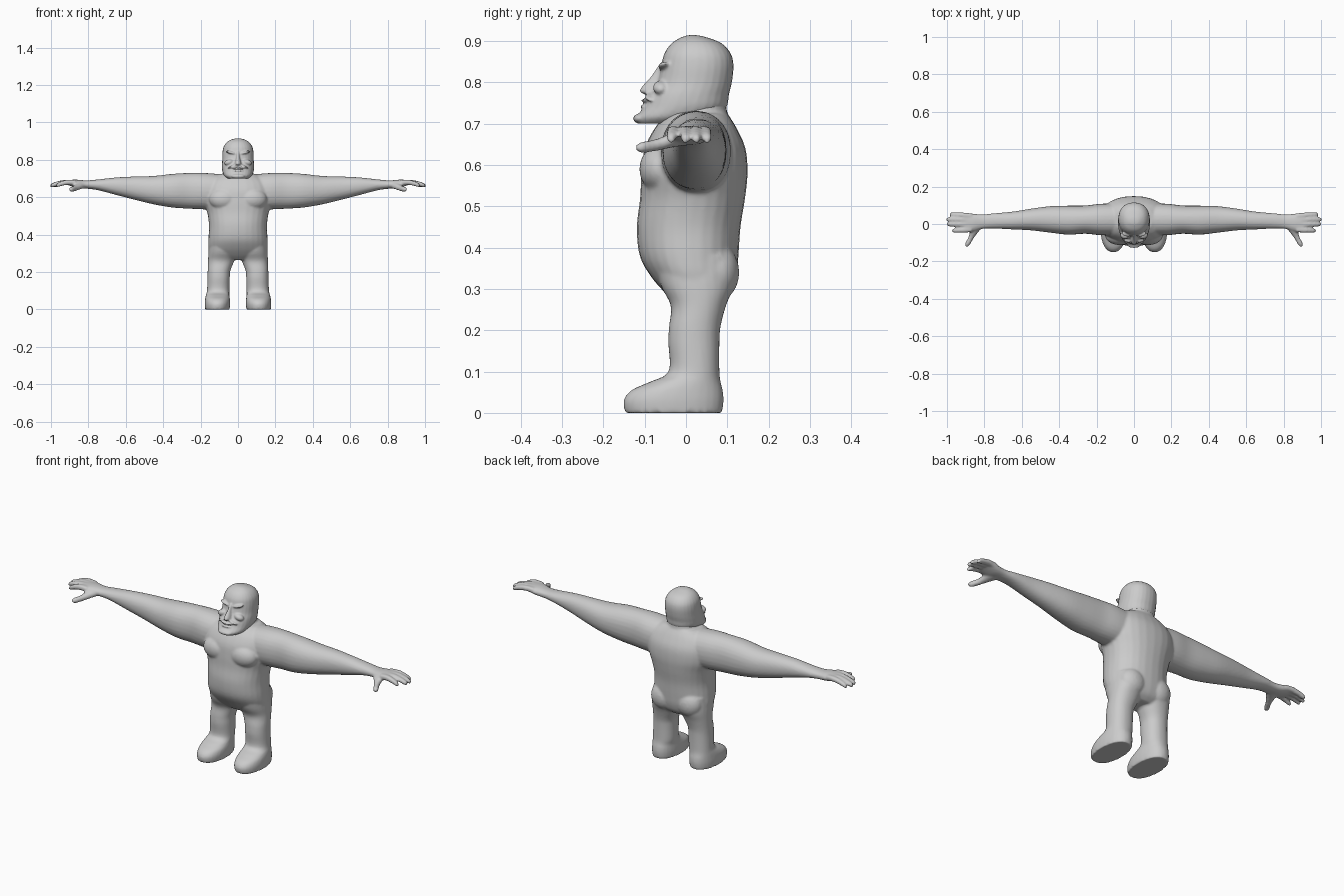
import bpy, bmesh, math
from mathutils import Matrix, Vector

N = 28


def spline(rows, steps=4):
    """Smoothly resample a list of equal-length rows (Catmull-Rom)."""
    out = []
    for i in range(len(rows) - 1):
        p = [rows[max(0, min(len(rows) - 1, i + k))] for k in (-1, 0, 1, 2)]
        for s in range(steps):
            t = s / steps
            out.append([0.5 * (2 * b + (c - a) * t + (2 * a - 5 * b + 4 * c - d) * t * t
                               + (3 * b - a - 3 * c + d) * t ** 3)
                        for a, b, c, d in zip(*p)])
    return out + [list(rows[-1])]


def loft(bm, axis, rows, side=1, power=2.2):
    """Skin rounded sections; row = (position on axis, u min, u max, v min, v max)."""
    u, v = [(1, 2), (0, 2), (0, 1)][axis]
    rings = []
    for pos, u0, u1, v0, v1 in spline(rows):
        ring = []
        for i in range(N):
            a = 2 * math.pi * i / N
            c, s = math.cos(a), math.sin(a)
            co = [0, 0, 0]
            co[axis] = pos
            co[u] = (u0 + u1) / 2 + (u1 - u0) / 2 * math.copysign(abs(c) ** (2 / power), c)
            co[v] = (v0 + v1) / 2 + (v1 - v0) / 2 * math.copysign(abs(s) ** (2 / power), s)
            ring.append(bm.verts.new((co[0] * side, co[1], co[2])))
        rings.append(ring)
    for r, q in zip(rings, rings[1:]):
        for i in range(N):
            j = (i + 1) % N
            bm.faces.new((r[i], r[j], q[j], q[i]))
    bm.faces.new(rings[0])
    bm.faces.new(rings[-1])


def blob(bm, pos, radii, tilt=0):
    m = Matrix.Translation(pos) @ Matrix.Rotation(tilt, 4, 'Y') @ Matrix.Diagonal((*radii, 1))
    bmesh.ops.create_icosphere(bm, subdivisions=3, radius=1, matrix=m)


def finish(bm, name, voxel, iterations):
    """Fuse the overlapping volumes into one smooth skin."""
    bmesh.ops.recalc_face_normals(bm, faces=bm.faces)
    mesh = bpy.data.meshes.new(name)
    bm.to_mesh(mesh)
    bm.free()
    ob = bpy.data.objects.new(name, mesh)
    bpy.context.collection.objects.link(ob)
    r = ob.modifiers.new("fuse", 'REMESH')
    r.mode = 'VOXEL'
    r.voxel_size = voxel
    r.use_smooth_shade = True
    s = ob.modifiers.new("soften", 'SMOOTH')
    s.factor = 0.5
    s.iterations = iterations
    return ob


body = bmesh.new()
# torso, widest at the belly and hunched at the upper back
loft(body, 2, [
    (0.265, -0.09, 0.09, -0.02, 0.08), (0.29, -0.145, 0.145, -0.05, 0.108),
    (0.33, -0.158, 0.158, -0.085, 0.122), (0.38, -0.158, 0.158, -0.112, 0.127),
    (0.45, -0.155, 0.155, -0.119, 0.132), (0.52, -0.165, 0.165, -0.111, 0.143),
    (0.58, -0.185, 0.185, -0.108, 0.149), (0.64, -0.185, 0.185, -0.100, 0.144),
    (0.69, -0.16, 0.16, -0.075, 0.122), (0.725, -0.10, 0.10, -0.045, 0.10)])
# neck
loft(body, 2, [(0.66, -0.10, 0.10, -0.06, 0.11), (0.72, -0.08, 0.08, -0.055, 0.10),
               (0.78, -0.07, 0.07, -0.045, 0.095)])
for side in (1, -1):
    # chest muscle and buttock
    blob(body, (0.075 * side, -0.06, 0.59), (0.08, 0.053, 0.06))
    blob(body, (0.075 * side, 0.075, 0.34), (0.07, 0.054, 0.07))
    # leg and foot
    loft(body, 2, [
        (0.0, 0.045, 0.176, -0.148, 0.088), (0.03, 0.042, 0.178, -0.151, 0.091),
        (0.055, 0.043, 0.176, -0.132, 0.089), (0.075, 0.046, 0.172, -0.088, 0.084),
        (0.10, 0.046, 0.166, -0.042, 0.081), (0.17, 0.044, 0.163, -0.043, 0.081),
        (0.21, 0.040, 0.162, -0.041, 0.084), (0.26, 0.020, 0.160, -0.037, 0.097),
        (0.31, 0.005, 0.158, -0.062, 0.115), (0.38, 0.01, 0.152, -0.08, 0.115)], side)
    # arm down to the palm
    loft(body, 0, [
        (0.08, -0.06, 0.11, 0.53, 0.722), (0.18, -0.060, 0.108, 0.535, 0.730),
        (0.26, -0.052, 0.099, 0.539, 0.730), (0.35, -0.057, 0.098, 0.545, 0.725),
        (0.45, -0.046, 0.095, 0.562, 0.714), (0.55, -0.034, 0.082, 0.586, 0.711),
        (0.65, -0.029, 0.066, 0.612, 0.706), (0.75, -0.024, 0.057, 0.638, 0.695),
        (0.81, -0.026, 0.051, 0.646, 0.690), (0.86, -0.040, 0.055, 0.650, 0.694),
        (0.90, -0.042, 0.057, 0.662, 0.693), (0.92, -0.034, 0.050, 0.669, 0.688)], side)
    # four drooping fingers
    for y0, y1, tip in ((-0.030, -0.036, 0.972), (-0.003, -0.001, 1.0),
                        (0.022, 0.025, 1.003), (0.044, 0.051, 0.985)):
        rows = []
        for t, z, r in ((0, 0.678, 0.014), (0.4, 0.680, 0.014), (0.75, 0.672, 0.0125),
                        (0.94, 0.664, 0.011), (1, 0.661, 0.007)):
            y = y0 + (y1 - y0) * t
            rows.append((0.87 + (tip - 0.87) * t, y - r, y + r, z - r, z + r))
        loft(body, 0, rows, side)
    # thumb
    loft(body, 1, [(0.01, 0.795, 0.865, 0.648, 0.684), (-0.03, 0.822, 0.876, 0.643, 0.678),
                   (-0.07, 0.853, 0.885, 0.634, 0.663), (-0.105, 0.874, 0.903, 0.629, 0.656),
                   (-0.120, 0.884, 0.902, 0.634, 0.650)], side)
finish(body, "body", 0.006, 4)

head = bmesh.new()
# skull, jaw and jutting beard
loft(head, 2, [
    (0.70, -0.055, 0.055, -0.117, 0.03), (0.715, -0.074, 0.074, -0.120, 0.07),
    (0.74, -0.084, 0.084, -0.102, 0.098), (0.77, -0.086, 0.086, -0.088, 0.104),
    (0.80, -0.084, 0.084, -0.070, 0.111), (0.84, -0.083, 0.083, -0.060, 0.115),
    (0.87, -0.077, 0.077, -0.052, 0.108), (0.895, -0.059, 0.059, -0.034, 0.085),
    (0.910, -0.032, 0.032, -0.008, 0.045), (0.914, -0.01, 0.01, 0.008, 0.024)])
# nose
loft(head, 2, [(0.845, -0.009, 0.009, -0.064, -0.03), (0.815, -0.010, 0.010, -0.084, -0.03),
               (0.79, -0.016, 0.016, -0.106, -0.03), (0.777, -0.018, 0.018, -0.112, -0.03),
               (0.770, -0.010, 0.010, -0.098, -0.03)])
# lips and chin
blob(head, (0, -0.096, 0.756), (0.032, 0.012, 0.005))
blob(head, (0, -0.098, 0.741), (0.028, 0.013, 0.005))
blob(head, (0, -0.112, 0.712), (0.036, 0.016, 0.012))
for side in (1, -1):
    # brow ridge, cheek and moustache
    blob(head, (0.034 * side, -0.050, 0.838), (0.032, 0.018, 0.008), -0.25 * side)
    blob(head, (0.048 * side, -0.060, 0.787), (0.026, 0.020, 0.016), 0.3 * side)
    blob(head, (0.030 * side, -0.086, 0.765), (0.026, 0.014, 0.006), 0.35 * side)
finish(head, "head", 0.004, 3)
